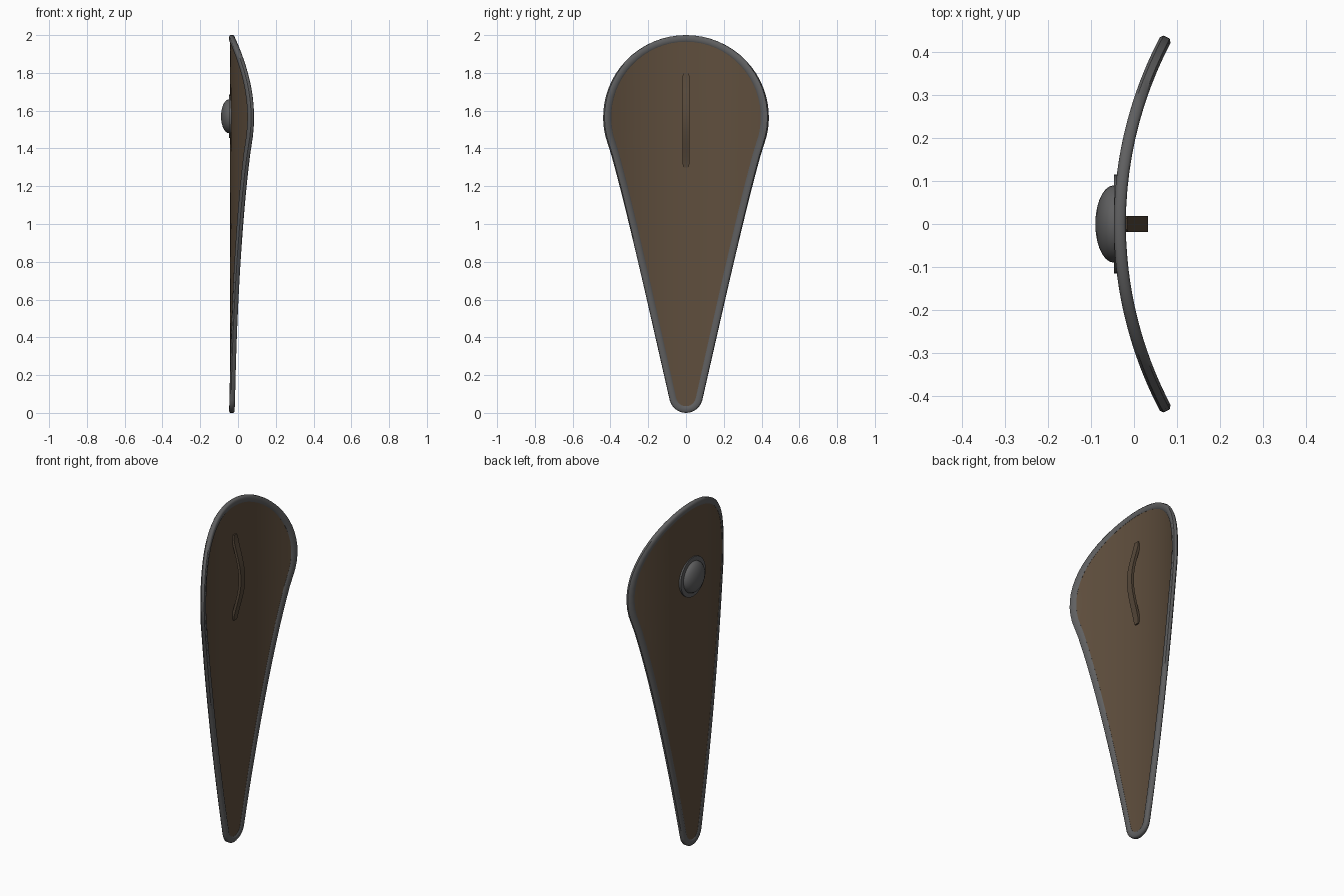
import bpy, bmesh, math

if "Cube" in bpy.data.objects:
    bpy.data.objects.remove(bpy.data.objects["Cube"])

R, X0 = 0.92, -0.033      # bend radius of the shield and x of its middle line
ZB = 1.57                 # height of boss and grip centre


def mat(name, c):
    m = bpy.data.materials.new(name)
    m.diffuse_color = (*c, 1)
    m.use_nodes = True
    m.node_tree.nodes["Principled BSDF"].inputs["Base Color"].default_value = m.diffuse_color
    return m


wood = mat("brown wood", (0.115, 0.077, 0.047))
iron = mat("grey iron", (0.115, 0.115, 0.117))
leather = mat("dark brown leather", (0.095, 0.066, 0.042))


def make(name, bm, mats, angle=35):
    bmesh.ops.remove_doubles(bm, verts=bm.verts, dist=1e-5)
    bmesh.ops.recalc_face_normals(bm, faces=bm.faces)
    me = bpy.data.meshes.new(name)
    bm.to_mesh(me)
    bm.free()
    ob = bpy.data.objects.new(name, me)
    bpy.context.collection.objects.link(ob)
    for m in mats:
        me.materials.append(m)
    bpy.ops.object.select_all(action='DESELECT')
    ob.select_set(True)
    bpy.context.view_layer.objects.active = ob
    bpy.ops.object.shade_smooth_by_angle(angle=math.radians(angle))
    return ob


def bend(y, z, t):
    """Wrap a flat point (y, z) with depth t round the vertical bend."""
    a = math.asin(y / R)
    return (X0 + R - (R - t) * math.cos(a), (R - t) * math.sin(a), z)


def half_outline(inset):
    """Right half of the kite, top to bottom: big arc, straight side, small arc."""
    r1, c1, r2, c2 = 0.435, 1.565, 0.088, 0.088
    tilt = math.asin((r1 - r2) / (c1 - c2))
    end = math.pi / 2 + tilt
    big = [(math.sin(end * i / 18) * (r1 - inset),
            c1 + math.cos(end * i / 18) * (r1 - inset)) for i in range(19)]
    small = [(math.sin(end + (math.pi - end) * i / 6) * (r2 - inset),
              c2 + math.cos(end + (math.pi - end) * i / 6) * (r2 - inset)) for i in range(7)]
    a, b = big[-1], small[0]
    side = []
    for i in range(1, 14):
        f = i / 14
        side.append((a[0] + (b[0] - a[0]) * f - 0.012 * math.sin(math.pi * f ** 0.6),
                     a[1] + (b[1] - a[1]) * f))
    return big + side + small


def skin(bm, rings, closed=True):
    """Bridge successive rows of points with quads."""
    rows = [[bm.verts.new(p) for p in r] for r in rings]
    pairs = list(zip(rows, rows[1:])) + ([(rows[-1], rows[0])] if closed else [])
    return rows, pairs


# curved wooden board
bm = bmesh.new()
half = half_outline(0.015)
N = 16
for t in (-0.009, 0.009):
    rows, pairs = skin(bm, [[bend(y * (2 * k / N - 1), z, t) for k in range(N + 1)]
                            for y, z in half[1:-1]], False)
    for p, q in pairs:
        for k in range(N):
            bm.faces.new((p[k], p[k + 1], q[k + 1], q[k]))
    for row, tip in ((rows[0], half[0]), (rows[-1], half[-1])):
        v = bm.verts.new(bend(0, tip[1], t))
        for k in range(N):
            bm.faces.new((row[k], row[k + 1], v))
make("board", bm, [wood])

# iron rim: bevelled bar swept round the outline
section = [(0, -0.008), (0.007, -0.014), (0.028, -0.014), (0.035, -0.010),
           (0.035, 0.010), (0.028, 0.014), (0.007, 0.014), (0, 0.008)]
bm = bmesh.new()
loops = []
for inset, t in section:
    h = half_outline(inset)
    full = h + [(-y, z) for y, z in h[-2:0:-1]]
    loops.append([bend(y, z, t) for y, z in full])
rows, pairs = skin(bm, loops)
for p, q in pairs:
    n = len(p)
    for k in range(n):
        bm.faces.new((p[k], p[(k + 1) % n], q[(k + 1) % n], q[k]))
make("rim", bm, [iron], 50)

# boss: flange and dome turned about the x axis
profile = [(-0.030, 0.115), (-0.047, 0.115), (-0.047, 0.090)]
profile += [(-0.047 - 0.043 * math.sin(math.pi / 2 * i / 7),
             0.090 * math.cos(math.pi / 2 * i / 7)) for i in range(1, 8)]
S = 32
bm = bmesh.new()
rows, pairs = skin(bm, [[(x, r * math.cos(2 * math.pi * k / S), ZB + r * math.sin(2 * math.pi * k / S))
                         for k in range(S)] for x, r in profile], False)
for p, q in pairs:
    for k in range(S):
        bm.faces.new((p[k], p[(k + 1) % S], q[(k + 1) % S], q[k]))
make("boss", bm, [iron])

# bowed grip on the hollow side
bm = bmesh.new()
rings = []
M = 24
for i in range(M + 1):
    s = 2 * i / M - 1
    bow = (0.5 + 0.5 * math.cos(math.pi * abs(s))) ** 0.7
    x, z, w = -0.016 + 0.049 * bow, ZB - 0.02 + 0.25 * s, 0.019
    if i in (0, M):
        w = 0.013
    rings.append([(x, -w, z), (x, w, z), (x - 0.016, w, z), (x - 0.016, -w, z)])
rows, pairs = skin(bm, rings, False)
for p, q in pairs:
    for k in range(4):
        bm.faces.new((p[k], p[(k + 1) % 4], q[(k + 1) % 4], q[k]))
bm.faces.new(rows[0])
bm.faces.new(rows[-1])
make("grip", bm, [leather])
